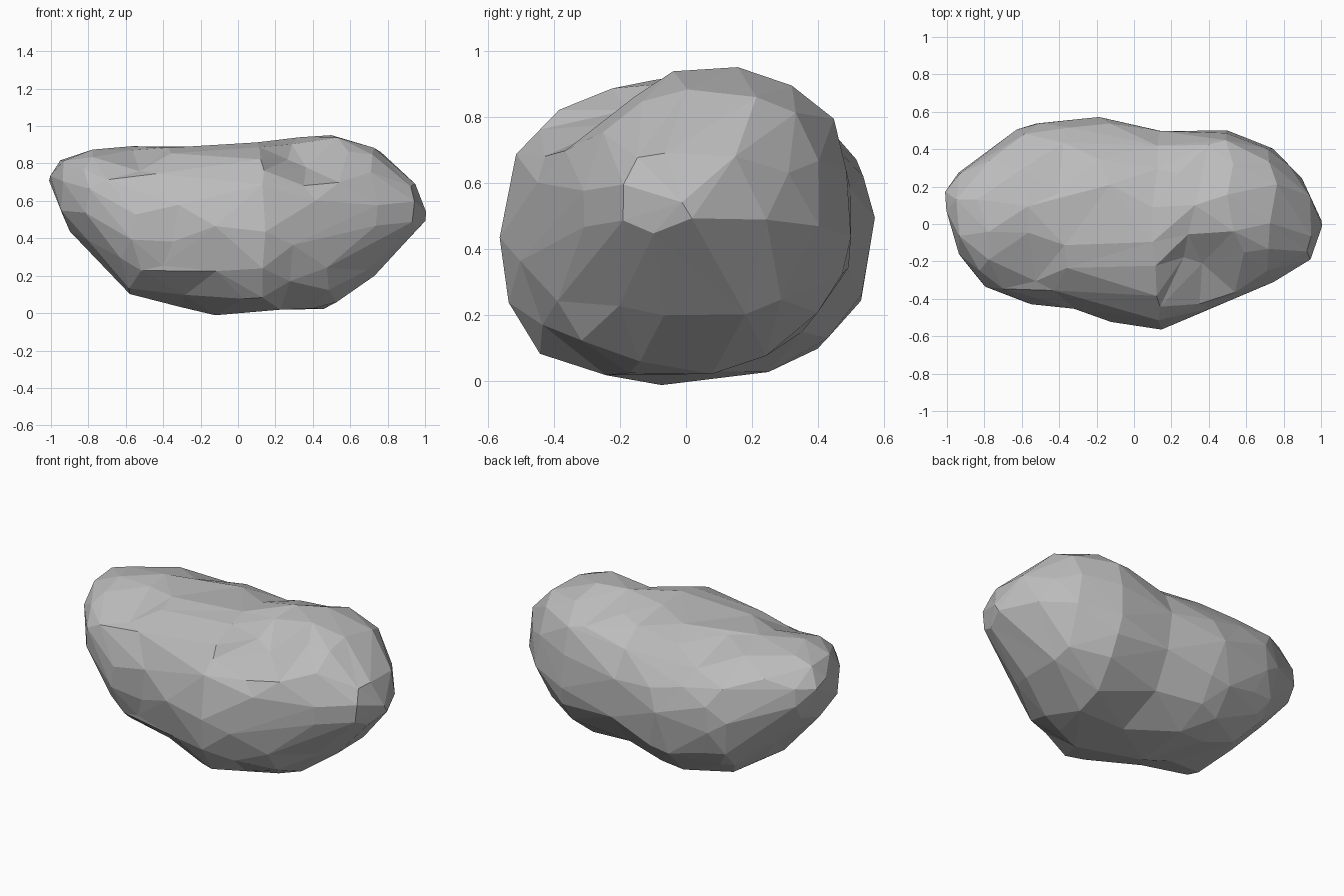
import bpy, bmesh, math
from mathutils import Vector, noise

if "Cube" in bpy.data.objects:
    bpy.data.objects.remove(bpy.data.objects["Cube"], do_unlink=True)

# Outline stations along the length:
# x, front y, back y, bottom z, top z, sideways lean of the base and of the top
STATIONS = [
    (-1, .06, .18, .66, .74, 0, 0), (-.94, -.17, .28, .5, .82, 0, 0),
    (-.8, -.33, .38, .34, .87, 0, 0), (-.58, -.43, .54, .1, .88, -.05, 0),
    (-.2, -.49, .57, 0, .9, .03, -.04), (.12, -.57, .51, .01, .91, -.1, 0),
    (.5, -.42, .5, .03, .96, -.04, .08), (.75, -.31, .4, .21, .87, 0, .05),
    (.94, -.2, .18, .42, .71, 0, .03), (1, -.02, .04, .48, .53, 0, 0)]

# Hollows: centre, radius, depth
HOLLOWS = [((.36, -.24, .83), .25, .1), ((.4, .3, .95), .17, .04),
           ((-.55, -.2, .85), .17, .04), ((-.35, -.45, .4), .17, .02),
           ((-.4, .3, .9), .16, .03)]


def section(x):
    """Blend the two nearest stations."""
    for a, b in zip(STATIONS, STATIONS[1:]):
        if x <= b[0]:
            t = (x - a[0]) / (b[0] - a[0])
            return [p + (q - p) * t for p, q in zip(a[1:], b[1:])]
    return STATIONS[-1][1:]


def rounded(c):
    """Boxier than a circle, so the flanks and base flatten out."""
    return math.copysign(abs(c) ** .88, c)


def shape_point(co):
    x = max(-1, min(1, co.z))
    front, back, low, high, base_lean, top_lean = section(x)
    r = math.hypot(co.x, co.y)
    c, s = (co.x / r, co.y / r) if r > .001 else (0, 0)
    depth, height = (back - front) / 2, (high - low) / 2
    lean = s * s * (top_lean if s > 0 else base_lean)
    p = Vector((x, (front + back) / 2 + depth * rounded(c) + lean,
                (low + high) / 2 + height * rounded(s)))
    inward = (Vector((x * .6, 0, .45)) - p).normalized()
    push = .015 * noise.noise(p * 4)
    for centre, radius, deep in HOLLOWS:
        d = (p - Vector(centre)).length / radius
        push += deep * max(0, 1 - d * d)
    return p + inward * push


# Stone body
mesh = bpy.data.meshes.new("stone")
bm = bmesh.new()
bmesh.ops.create_icosphere(bm, subdivisions=4, radius=1)
for v in bm.verts:
    v.co = shape_point(v.co)
bmesh.ops.recalc_face_normals(bm, faces=bm.faces)
bm.to_mesh(mesh)
bm.free()
stone = bpy.data.objects.new("stone", mesh)
bpy.context.collection.objects.link(stone)

# Broad irregular flat facets
facets = stone.modifiers.new("facets", "DECIMATE")
facets.ratio = .2

# Grey stone colour
grey = bpy.data.materials.new("stone grey")
grey.use_nodes = True
colour = (.5, .5, .5, 1)
grey.diffuse_color = colour
grey.node_tree.nodes["Principled BSDF"].inputs["Base Color"].default_value = colour
mesh.materials.append(grey)
